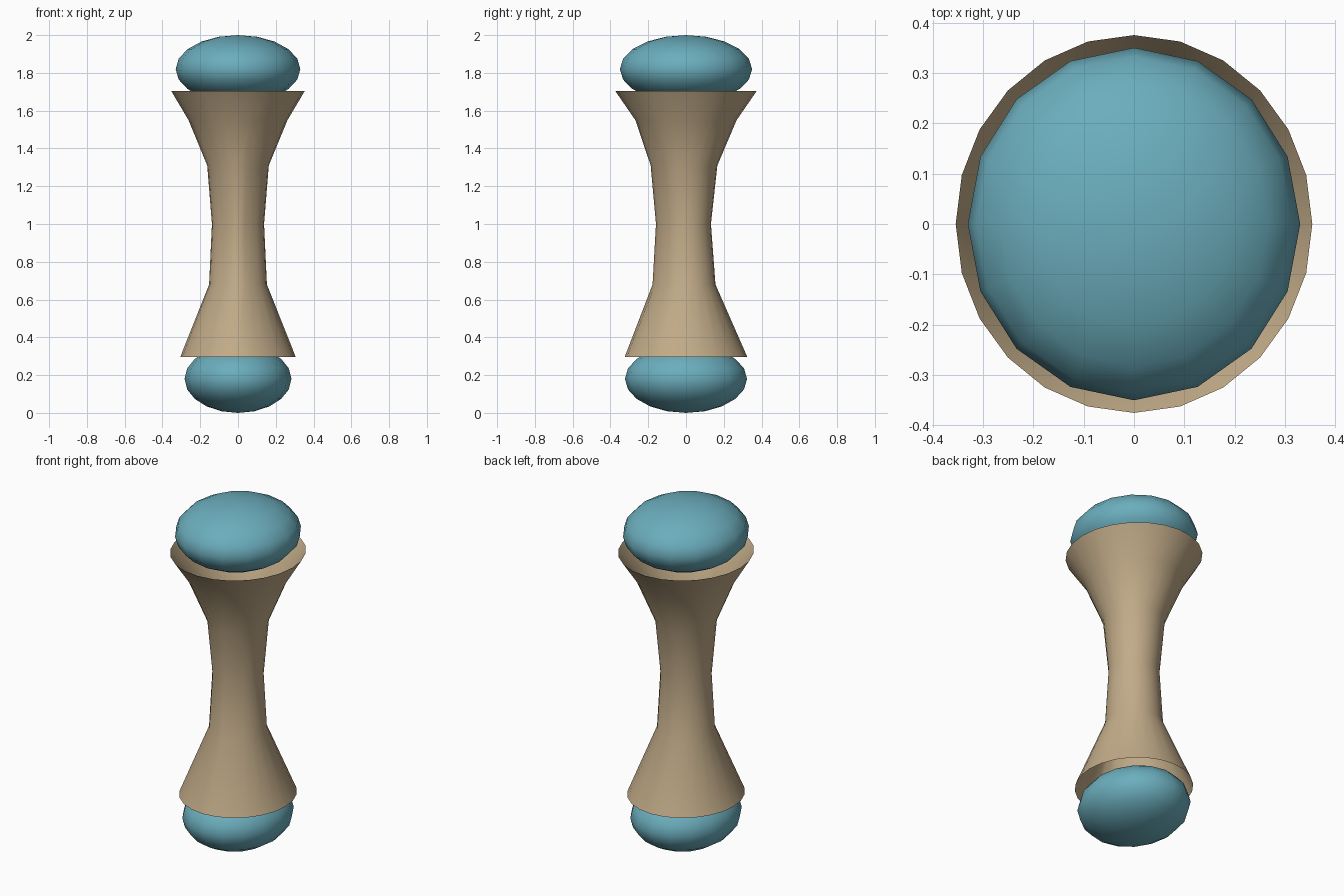
import bpy, bmesh, math

if "Cube" in bpy.data.objects:
    bpy.data.objects.remove(bpy.data.objects["Cube"])


def material(name, color):
    m = bpy.data.materials.new(name)
    m.diffuse_color = color
    m.use_nodes = True
    m.node_tree.nodes["Principled BSDF"].inputs["Base Color"].default_value = m.diffuse_color
    return m


tan = material("tan", (0.54, 0.41, 0.25, 1))
teal = material("teal", (0.147, 0.42, 0.507, 1))


def finish(name, bm, mat):
    mesh = bpy.data.meshes.new(name)
    bm.to_mesh(mesh)
    bm.free()
    mesh.materials.append(mat)
    for p in mesh.polygons:
        p.use_smooth = True
    ob = bpy.data.objects.new(name, mesh)
    bpy.context.collection.objects.link(ob)
    return ob


# Hollow flared shaft, open at both ends: z, x radius, y radius, front ridge height
SECTIONS = [
    (0.295, 0.306, 0.325, 0.0),
    (0.68, 0.153, 0.156, 0.021),
    (1.00, 0.138, 0.132, 0.027),
    (1.31, 0.163, 0.166, 0.021),
    (1.55, 0.262, 0.268, 0.0),
    (1.705, 0.354, 0.375, 0.0),
]
SIDES = 24
bm = bmesh.new()
rings = []
for z, rx, ry, ridge in SECTIONS:
    ring = []
    for i in range(SIDES):
        a = 2 * math.pi * i / SIDES
        front = max(0.0, -math.sin(a)) ** 16
        ring.append(bm.verts.new((rx * math.cos(a),
                                  ry * math.sin(a) - ridge * front, z)))
    rings.append(ring)
for low, high in zip(rings, rings[1:]):
    for i in range(SIDES):
        j = (i + 1) % SIDES
        bm.faces.new((low[i], low[j], high[j], high[i]))
finish("shaft", bm, tan)

# Squashed rounded caps at both ends
for name, z, rx, ry, rz in (("lower_cap", 0.18, 0.283, 0.323, 0.18),
                            ("upper_cap", 1.82, 0.33, 0.35, 0.18)):
    bm = bmesh.new()
    bmesh.ops.create_uvsphere(bm, u_segments=16, v_segments=10, radius=1)
    bmesh.ops.scale(bm, vec=(rx, ry, rz), verts=bm.verts)
    bmesh.ops.translate(bm, vec=(0, 0, z), verts=bm.verts)
    finish(name, bm, teal)
